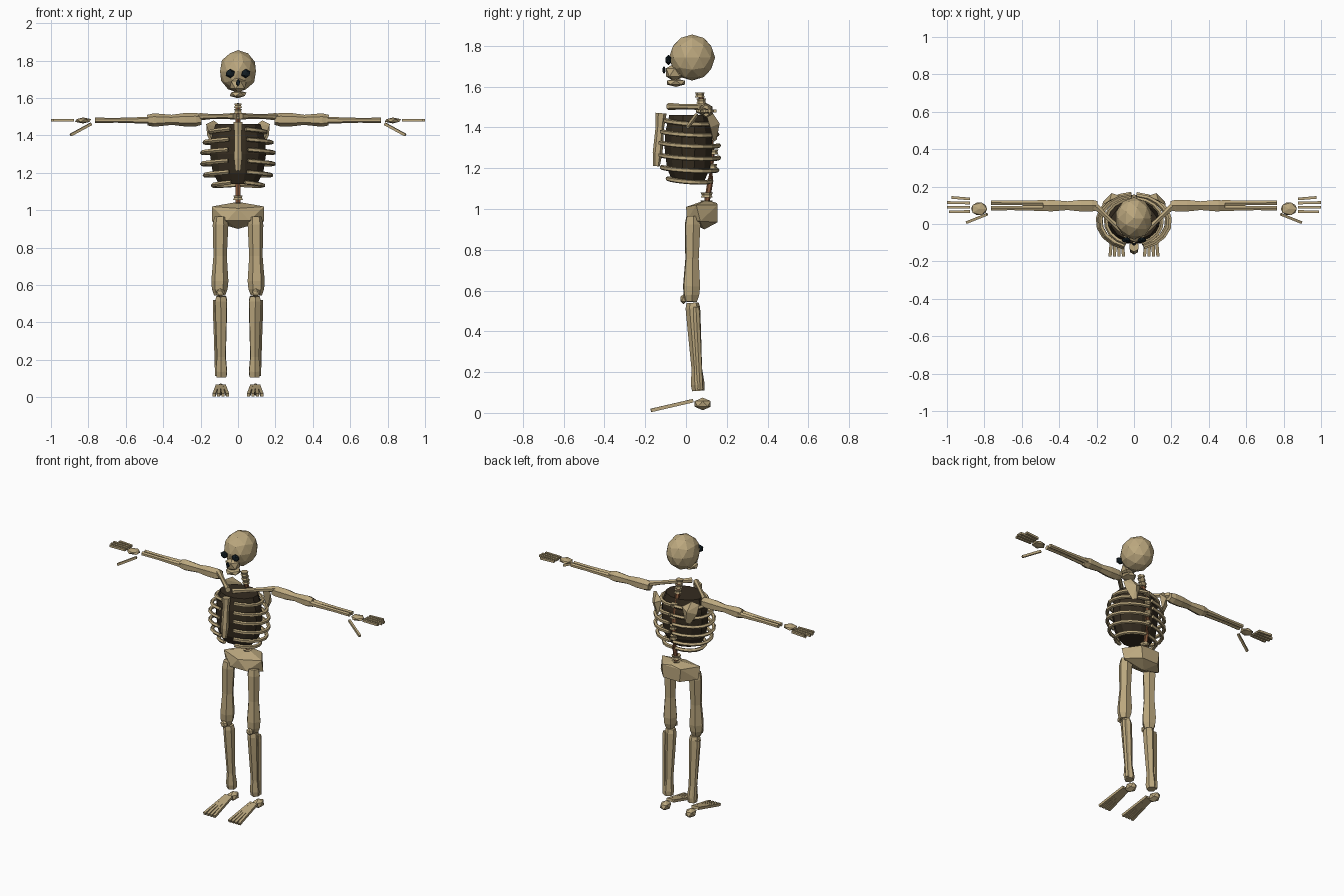
import bpy, bmesh, math
from mathutils import Vector


def material(name, rgb):
    m = bpy.data.materials.new(name)
    m.diffuse_color = (*rgb, 1)
    return m


BONE = material("bone", (0.50, 0.39, 0.21))
DARK = material("dark_cavity", (0.035, 0.025, 0.014))
SOCKET = material("socket_black", (0.006, 0.012, 0.016))
CORD = material("spine_brown", (0.24, 0.10, 0.045))


def finish(name, bm, mat):
    bmesh.ops.recalc_face_normals(bm, faces=bm.faces)
    mesh = bpy.data.meshes.new(name)
    bm.to_mesh(mesh)
    bm.free()
    mesh.materials.append(mat)
    ob = bpy.data.objects.new(name, mesh)
    bpy.context.collection.objects.link(ob)
    return ob


def tube(name, path, radii, sides=6, sx=1.0, sy=1.0, mat=BONE):
    """Closed low-poly tube along a path, one radius per point."""
    path = [Vector(p) for p in path]
    bm = bmesh.new()
    rings = []
    for i, p in enumerate(path):
        d = path[min(i + 1, len(path) - 1)] - path[max(i - 1, 0)]
        q = d.to_track_quat('Z', 'Y')
        ring = []
        for k in range(sides):
            a = 2 * math.pi * (k + 0.5) / sides
            ring.append(bm.verts.new(p + q @ Vector(
                (math.cos(a) * radii[i] * sx, math.sin(a) * radii[i] * sy, 0))))
        rings.append(ring)
    for a, b in zip(rings, rings[1:]):
        for k in range(sides):
            j = (k + 1) % sides
            bm.faces.new((a[k], a[j], b[j], b[k]))
    bm.faces.new(rings[0])
    bm.faces.new(rings[-1])
    return finish(name, bm, mat)


def bone(name, p0, p1, profile, **kw):
    """Straight bone; profile holds (fraction along, radius)."""
    p0, p1 = Vector(p0), Vector(p1)
    return tube(name, [p0.lerp(p1, t) for t, r in profile], [r for t, r in profile], **kw)


def stick(name, p0, p1, r, **kw):
    return bone(name, p0, p1, [(0, r), (1, r)], sides=4, **kw)


def ball(name, loc, size, sub=1, mat=BONE):
    bm = bmesh.new()
    bmesh.ops.create_icosphere(bm, subdivisions=sub, radius=1)
    for v in bm.verts:
        v.co = Vector(loc) + Vector([c * s for c, s in zip(v.co, size)])
    return finish(name, bm, mat)


def hull(name, points, mat=BONE):
    bm = bmesh.new()
    for p in points:
        bm.verts.new(p)
    bmesh.ops.convex_hull(bm, input=bm.verts)
    return finish(name, bm, mat)


# Head
ball("skull", (0, 0.03, 1.743), (0.101, 0.113, 0.113), 2)
ball("upper_jaw", (0, -0.055, 1.67), (0.05, 0.05, 0.045))
ball("lower_jaw", (0, -0.05, 1.62), (0.05, 0.052, 0.021))
ball("nose_hole", (0, -0.108, 1.682), (0.012, 0.008, 0.02), 1, SOCKET)

# Spine cord and vertebrae
spine = [(0, 0.07, 1.57), (0, 0.085, 1.49), (0, 0.115, 1.38),
         (0, 0.128, 1.25), (0, 0.12, 1.14), (0, 0.10, 1.02)]
tube("spine_cord", spine, [0.014] * 6, mat=CORD)
for i, (y, z) in enumerate([(0.068, 1.56), (0.075, 1.53), (0.084, 1.50), (0.12, 1.42),
                            (0.128, 1.35), (0.135, 1.28), (0.13, 1.21),
                            (0.102, 1.068), (0.10, 1.03)]):
    r = 0.03 if z < 1.1 else 0.024
    bone(f"vertebra_{i + 1}", (0, y, z - 0.012), (0, y, z + 0.012),
         [(0, r), (0.5, r * 0.8), (1, r)])

# Dark chest cavity: stacked elliptical rings
chest = tube("chest_cavity", [(0, 0.01, z) for z in (1.14, 1.20, 1.30, 1.38, 1.46)],
             [0.105, 0.14, 0.155, 0.15, 0.125], sides=12, mat=DARK)
for v in chest.data.vertices:
    v.co.y = 0.012 + (v.co.y - 0.01) * 0.78

# Breastbone
bone("breastbone", (0, -0.145, 1.21), (0, -0.122, 1.47),
     [(0, 0.016), (0.25, 0.024), (0.75, 0.021), (1, 0.027)], sides=6)

# Pelvis
pelvis = [(0, 0.10, 1.045), (0, 0.0, 1.01), (0, 0.09, 0.90), (0, 0.15, 1.03)]
for s in (-1, 1):
    pelvis += [(s * 0.14, 0.05, 1.02), (s * 0.07, 0.155, 1.02), (s * 0.138, 0.07, 0.94),
               (s * 0.06, 0.155, 0.935), (s * 0.06, 0.005, 0.945)]
hull("pelvis", pelvis)

RIBS = [(1.43, 0.150, 0.122), (1.375, 0.180, 0.138), (1.32, 0.193, 0.146),
        (1.26, 0.193, 0.146), (1.20, 0.178, 0.138), (1.145, 0.135, 0.108)]

for s, side in ((-1, "right"), (1, "left")):
    # Eye sockets
    ball(f"eye_socket_{side}", (s * 0.042, -0.086, 1.731), (0.027, 0.016, 0.025), 1, SOCKET)

    # Ribs sweep from the spine around to the breastbone
    for n, (z, rx, ry) in enumerate(RIBS):
        path = []
        for k in range(9):
            a = math.radians(86 - k * 20)
            path.append((s * rx * math.cos(a), 0.015 + ry * math.sin(a),
                         z - 0.012 * math.cos(a) - 0.008 * math.sin(a)))
        tube(f"rib_{n + 1}_{side}", path, [0.012] * 9, sides=5)

    # Shoulder blade and collar bone
    hull(f"shoulder_blade_{side}", [
        (s * 0.17, 0.10, 1.46), (s * 0.13, 0.125, 1.48), (s * 0.075, 0.15, 1.44),
        (s * 0.10, 0.15, 1.34), (s * 0.125, 0.135, 1.33), (s * 0.165, 0.12, 1.40),
        (s * 0.12, 0.165, 1.42)])
    bone(f"collar_bone_{side}", (s * 0.015, -0.085, 1.503), (s * 0.205, 0.095, 1.50),
         [(0, 0.018), (0.3, 0.014), (0.7, 0.014), (1, 0.02)])

    # Arm
    bone(f"upper_arm_{side}", (s * 0.195, 0.098, 1.485), (s * 0.485, 0.098, 1.482),
         [(0, 0.028), (0.1, 0.036), (0.3, 0.036), (0.55, 0.027), (0.88, 0.036), (1, 0.028)])
    for name, y0, y1 in (("forearm_inner", 0.085, 0.085), ("forearm_outer", 0.112, 0.114)):
        bone(f"{name}_{side}", (s * 0.47, y0, 1.481), (s * 0.765, y1, 1.481),
             [(0, 0.018), (0.15, 0.017), (0.6, 0.013), (1, 0.014)])

    # Hand
    ball(f"palm_{side}", (s * 0.828, 0.081, 1.48), (0.048, 0.039, 0.016))
    for n, (y0, y1, x1) in enumerate([(0.067, 0.065, 0.99), (0.09, 0.09, 1.0),
                                      (0.112, 0.115, 1.0), (0.134, 0.142, 0.975)]):
        stick(f"finger_{n + 1}_{side}", (s * 0.877, y0, 1.481), (s * x1, y1, 1.481), 0.01)
    stick(f"thumb_{side}", (s * 0.785, 0.052, 1.462), (s * 0.895, 0.008, 1.402), 0.01)

    # Leg
    bone(f"thigh_bone_{side}", (s * 0.093, 0.033, 0.965), (s * 0.098, 0.026, 0.545),
         [(0, 0.034), (0.1, 0.042), (0.5, 0.036), (0.82, 0.046), (0.92, 0.042), (1, 0.03)])
    ball(f"kneecap_{side}", (s * 0.095, -0.012, 0.558), (0.026, 0.019, 0.024))
    bone(f"shin_bone_{side}", (s * 0.090, 0.032, 0.54), (s * 0.088, 0.06, 0.108),
         [(0, 0.03), (0.06, 0.036), (0.3, 0.033), (0.75, 0.026), (0.93, 0.034), (1, 0.03)])
    bone(f"calf_bone_{side}", (s * 0.118, 0.05, 0.52), (s * 0.108, 0.07, 0.115),
         [(0, 0.016), (0.1, 0.018), (0.5, 0.016), (1, 0.015)])

    # Foot
    ball(f"heel_{side}", (s * 0.093, 0.082, 0.044), (0.034, 0.046, 0.031))
    for n in range(4):
        x0, x1 = 0.074 + n * 0.012, 0.056 + n * 0.024
        stick(f"toe_{n + 1}_{side}", (s * x0, 0.035, 0.06), (s * x1, -0.172, 0.012), 0.012)
